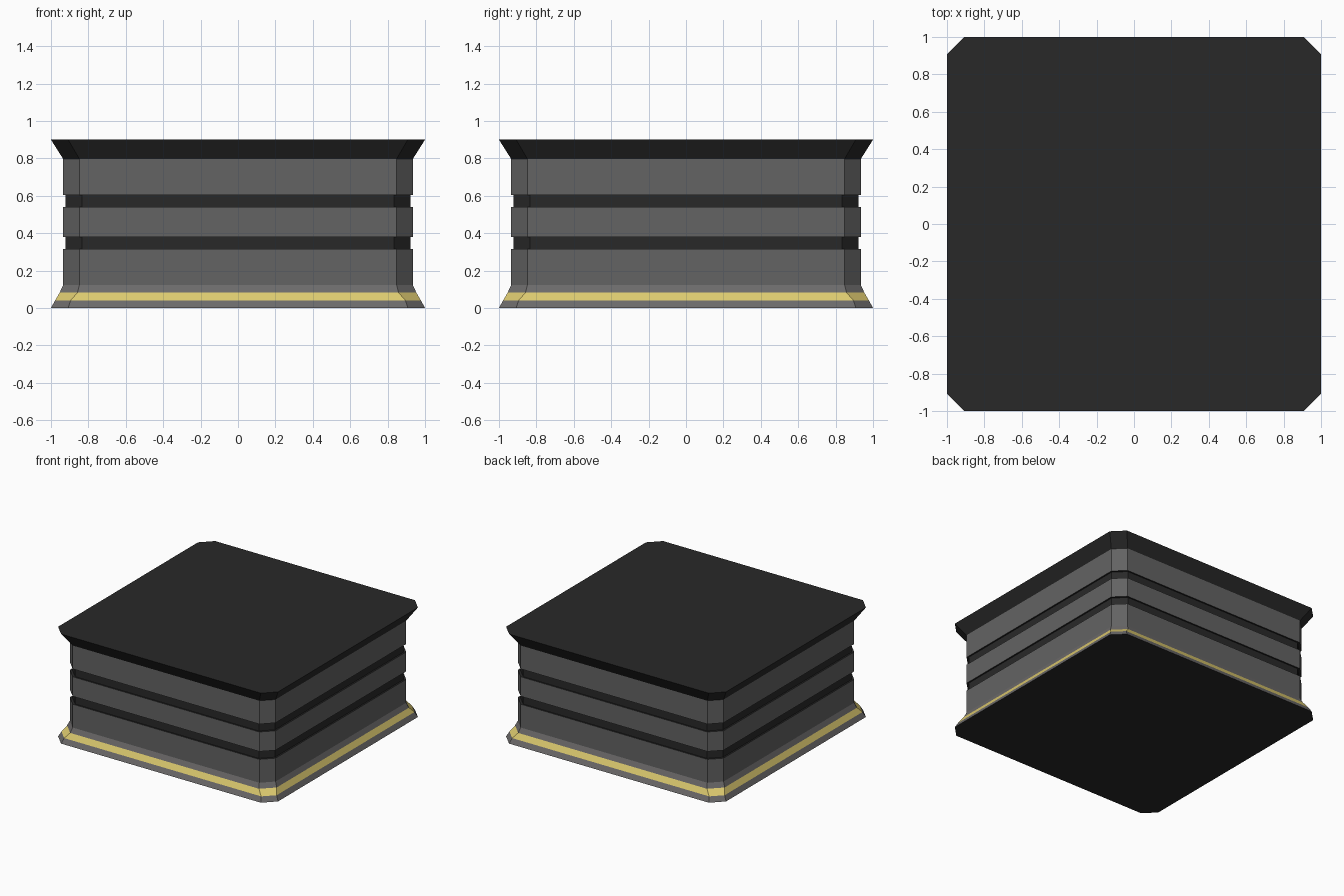
import bpy, bmesh

if "Cube" in bpy.data.objects:
    bpy.data.objects.remove(bpy.data.objects["Cube"])


def material(name, rgb):
    m = bpy.data.materials.new(name)
    m.diffuse_color = (*rgb, 1)
    m.use_nodes = True
    m.node_tree.nodes["Principled BSDF"].inputs["Base Color"].default_value = m.diffuse_color
    return m


DARK = material("dark", (0.022, 0.022, 0.022))
GREY = material("grey", (0.125, 0.125, 0.125))
TRIM = material("trim_grey", (0.15, 0.145, 0.145))
GOLD = material("gold", (0.72, 0.59, 0.16))


def loft(name, sections, mat, cap_bottom=False, cap_top=False):
    """Strip through chamfered squares given as (z, half size, half flat length)."""
    bm = bmesh.new()
    rings = []
    for z, h, c in sections:
        pts = [(h, -c), (h, c), (c, h), (-c, h), (-h, c), (-h, -c), (-c, -h), (c, -h)]
        rings.append([bm.verts.new((x, y, z)) for x, y in pts])
    for a, b in zip(rings, rings[1:]):
        for i in range(8):
            j = (i + 1) % 8
            bm.faces.new((a[i], a[j], b[j], b[i]))
    if cap_bottom:
        bm.faces.new(rings[0][::-1])
    if cap_top:
        bm.faces.new(rings[-1])
    mesh = bpy.data.meshes.new(name)
    bm.to_mesh(mesh)
    bm.free()
    mesh.materials.append(mat)
    obj = bpy.data.objects.new(name, mesh)
    bpy.context.collection.objects.link(obj)
    return obj


BODY = (0.935, 0.848)
GROOVE = (0.922, 0.835)
FOOT = (1.0, 0.908)
LOW = (0.978, 0.895)
HIGH = (0.953, 0.858)

# Flared foot with a gold band
loft("underside", [(0, *FOOT)], DARK, cap_bottom=True)
loft("foot_lower", [(0, *FOOT), (0.04, *LOW)], TRIM)
loft("gold_band", [(0.04, *LOW), (0.083, *HIGH)], GOLD)
loft("foot_upper", [(0.083, *HIGH), (0.123, *BODY)], TRIM)

# Wall panels
for i, (z0, z1) in enumerate([(0.123, 0.315), (0.38, 0.54), (0.605, 0.797)]):
    loft(f"wall_panel_{i + 1}", [(z0, *BODY), (z1, *BODY)], GREY)

# Recessed dark grooves, including their ledges
for i, (z0, z1) in enumerate([(0.315, 0.38), (0.54, 0.605)]):
    loft(f"groove_{i + 1}",
         [(z0, *BODY), (z0, *GROOVE), (z1, *GROOVE), (z1, *BODY)], DARK)

# Flared top slab
loft("top_slab", [(0.797, *BODY), (0.9, *FOOT)], DARK, cap_top=True)
